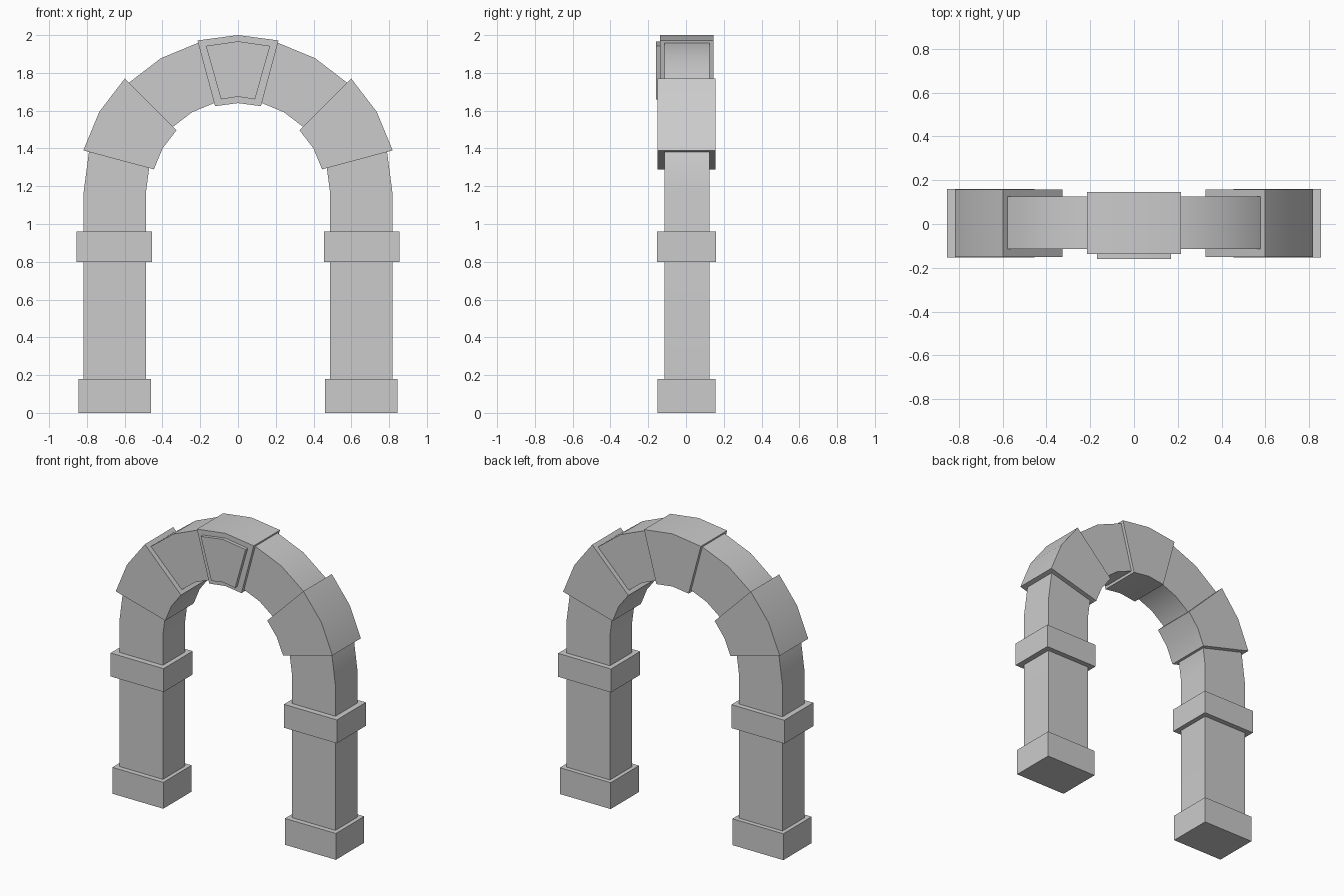
import bpy, bmesh
from math import radians, cos, sin

if "Cube" in bpy.data.objects:
    bpy.data.objects.remove(bpy.data.objects["Cube"])

CZ = 1.17  # height of the arch centre


def finish(name, bm):
    bmesh.ops.recalc_face_normals(bm, faces=bm.faces[:])
    me = bpy.data.meshes.new(name)
    bm.to_mesh(me)
    bm.free()
    ob = bpy.data.objects.new(name, me)
    bpy.context.collection.objects.link(ob)
    bpy.ops.object.select_all(action='DESELECT')
    bpy.context.view_layer.objects.active = ob
    ob.select_set(True)
    bpy.ops.object.shade_smooth_by_angle(angle=radians(25))
    return ob


def strip(name, outer, inner, y0, y1):
    """Solid band between two matching front-view (x, z) outlines."""
    bm = bmesh.new()
    rings = [[bm.verts.new(c) for c in ((o[0], y0, o[1]), (i[0], y0, i[1]),
                                        (i[0], y1, i[1]), (o[0], y1, o[1]))]
             for o, i in zip(outer, inner)]
    for a, b in zip(rings, rings[1:]):
        for k in range(4):
            n = (k + 1) % 4
            bm.faces.new((a[k], a[n], b[n], b[k]))
    bm.faces.new(rings[0])
    bm.faces.new(rings[-1])
    return finish(name, bm)


def arc(r, start, end, step=15):
    return [(r * cos(radians(a)), CZ + r * sin(radians(a)))
            for a in range(start, end + 1, step)]


def box(name, x0, x1, y0, y1, z0, z1):
    return strip(name, [(x0, z0), (x0, z1)], [(x1, z0), (x1, z1)], y0, y1)


# Pillars and arch ring as one continuous band
R, r = 0.817, 0.487
strip("arch_band",
      [(R, 0.05)] + arc(R, 0, 180) + [(-R, 0.05)],
      [(r, 0.05)] + arc(r, 0, 180) + [(-r, 0.05)], -0.115, 0.125)

# Footings, middle collars and large arch stones on both sides
for side, s in (("right", 1), ("left", -1)):
    box("footing_" + side, s * 0.46, s * 0.845, -0.15, 0.156, 0, 0.18)
    box("collar_" + side, s * 0.455, s * 0.855, -0.154, 0.16, 0.8, 0.96)
    a = 15 if s > 0 else 135
    strip("arch_stone_" + side, arc(0.848, a, a + 30), arc(0.461, a, a + 30),
          -0.15, 0.157)

# Keystone and its raised front panel
strip("keystone", arc(0.83, 75, 105), arc(0.47, 75, 105), -0.137, 0.146)
strip("keystone_panel",
      [(0.17, 1.943), (0, 1.967), (-0.17, 1.943)],
      [(0.09, 1.66), (0, 1.674), (-0.09, 1.66)], -0.16, -0.12)
